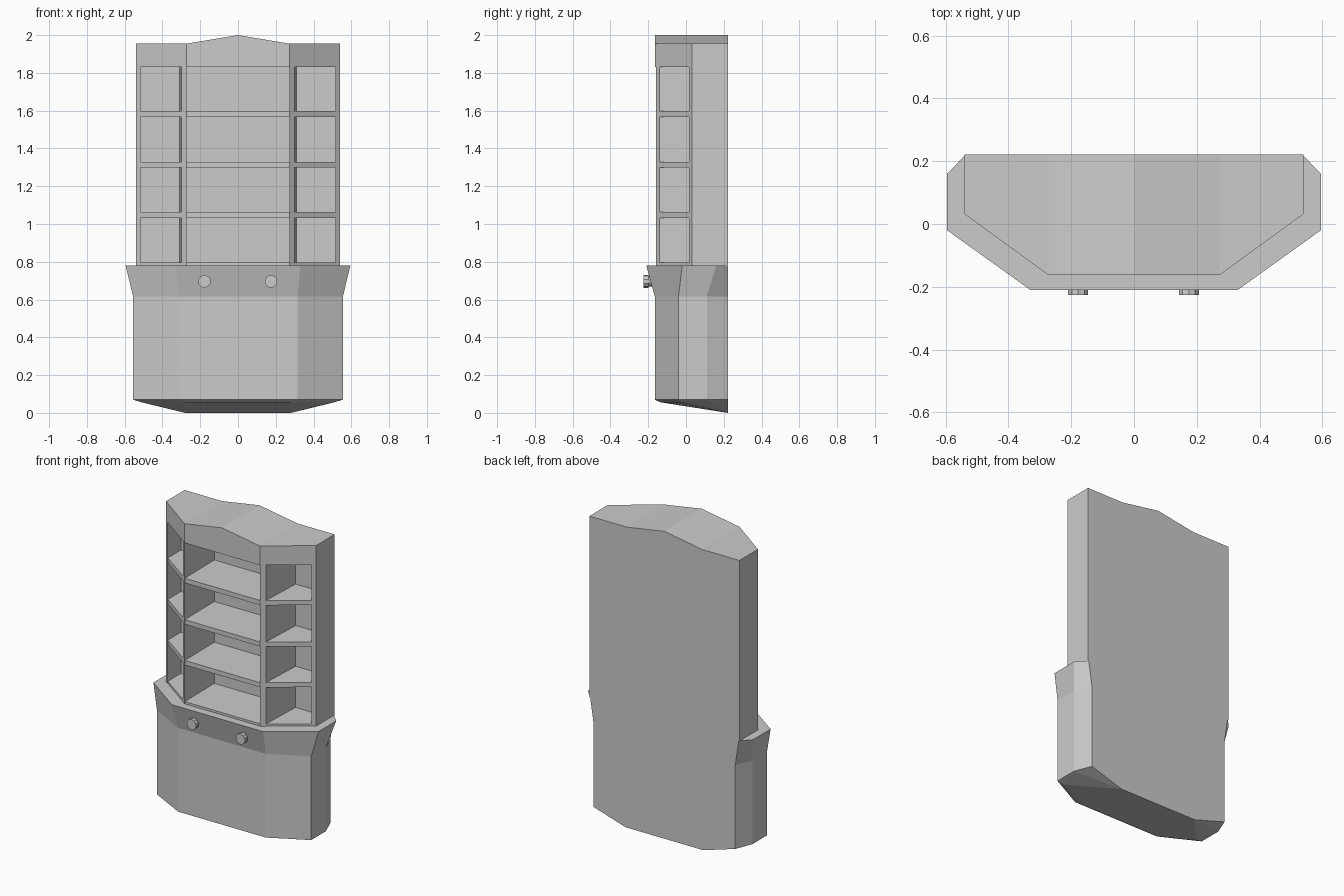
import bpy, bmesh, math

if "Cube" in bpy.data.objects:
    bpy.data.objects.remove(bpy.data.objects["Cube"])


def finish(name, bm):
    bmesh.ops.recalc_face_normals(bm, faces=bm.faces[:])
    me = bpy.data.meshes.new(name)
    bm.to_mesh(me)
    bm.free()
    ob = bpy.data.objects.new(name, me)
    bpy.context.collection.objects.link(ob)
    return ob


def mirrored(half):
    # right-hand outline (front to back) closed with its mirror image
    return half + [(-x, y) for x, y in reversed(half)]


def prism(name, pts, z0, z1):
    bm = bmesh.new()
    f = bm.faces.new([bm.verts.new((x, y, z0)) for x, y in pts])
    r = bmesh.ops.extrude_face_region(bm, geom=[f])
    for v in r["geom"]:
        if isinstance(v, bmesh.types.BMVert):
            v.co.z = z1
    return finish(name, bm)


# Lower cabinet: tapered underside, straight body and flared rim
body = mirrored([(0.315, -0.165), (0.555, -0.04), (0.555, 0.11), (0.51, 0.222)])
rim = mirrored([(0.33, -0.21), (0.595, -0.02), (0.595, 0.16), (0.535, 0.222)])
keel = [(0.28, -0.135, 0.056), (0.51, -0.03, 0.056), (0.28, 0.222, 0)]
bm = bmesh.new()
low = [bm.verts.new((x, y, 0.07)) for x, y in body]
mid = [bm.verts.new((x, y, 0.615)) for x, y in body]
for x, y, z in keel:
    bm.verts.new((x, y, z))
    bm.verts.new((-x, y, z))
bmesh.ops.convex_hull(bm, input=bm.verts[:])
cap = [f for f in bm.faces if all(v.co.z > 0.6 for v in f.verts)]
bmesh.ops.delete(bm, geom=cap, context="FACES_ONLY")
top = [bm.verts.new((x, y, 0.78)) for x, y in rim]
for i in range(len(mid)):
    j = (i + 1) % len(mid)
    bm.faces.new((mid[i], mid[j], top[j], top[i]))
bm.faces.new(top)
bmesh.ops.dissolve_limit(bm, angle_limit=0.01, verts=bm.verts[:], edges=bm.edges[:])
finish("lower_cabinet", bm)

# Upper cabinet shell
prism("back_panel", [(-0.54, 0.15), (0.54, 0.15), (0.54, 0.222), (-0.54, 0.222)], 0.775, 1.9)
for s, side in ((1, "right"), (-1, "left")):
    wall = [(0.54, 0.222), (0.54, 0.032), (0.517, 0.016), (0.517, 0.222)]
    divider = [(0.272, -0.16), (0.298, -0.14), (0.31, 0.16), (0.276, 0.16)]
    prism(side + "_wall", [(s * x, y) for x, y in wall], 0.775, 1.9)
    prism(side + "_divider", [(s * x, y) for x, y in divider], 0.775, 1.9)

# Shelf boards follow the angled front
board = mirrored([(0.272, -0.158), (0.535, 0.03), (0.535, 0.2)])
for i, (z0, z1) in enumerate([(0.775, 0.795), (1.033, 1.063), (1.298, 1.328), (1.567, 1.598)]):
    prism("shelf_%d" % (i + 1), board, z0, z1)

# Header with a shallow ridge running front to back
xs = [-0.54, -0.272, 0, 0.272, 0.54]
front_y = [0.032, -0.163, -0.163, -0.163, 0.032]
top_z = [1.955, 1.955, 2.0, 1.955, 1.955]
bm = bmesh.new()
cols = [[bm.verts.new(c) for c in ((x, y, 1.83), (x, 0.222, 1.83), (x, 0.222, z), (x, y, z))]
        for x, y, z in zip(xs, front_y, top_z)]
for a, b in zip(cols, cols[1:]):
    for i in range(4):
        j = (i + 1) % 4
        bm.faces.new((a[i], a[j], b[j], b[i]))
bm.faces.new(cols[0])
bm.faces.new(cols[-1])
finish("header", bm)

# Two knobs on the flared rim
for x in (-0.178, 0.175):
    for name, r, y0, y1 in (("knob_stem", 0.026, -0.17, -0.2), ("knob_cap", 0.034, -0.198, -0.226)):
        bpy.ops.mesh.primitive_cylinder_add(vertices=10, radius=r, depth=y0 - y1,
                                            location=(x, (y0 + y1) / 2, 0.696),
                                            rotation=(math.pi / 2, 0, 0))
        bpy.context.object.name = name
